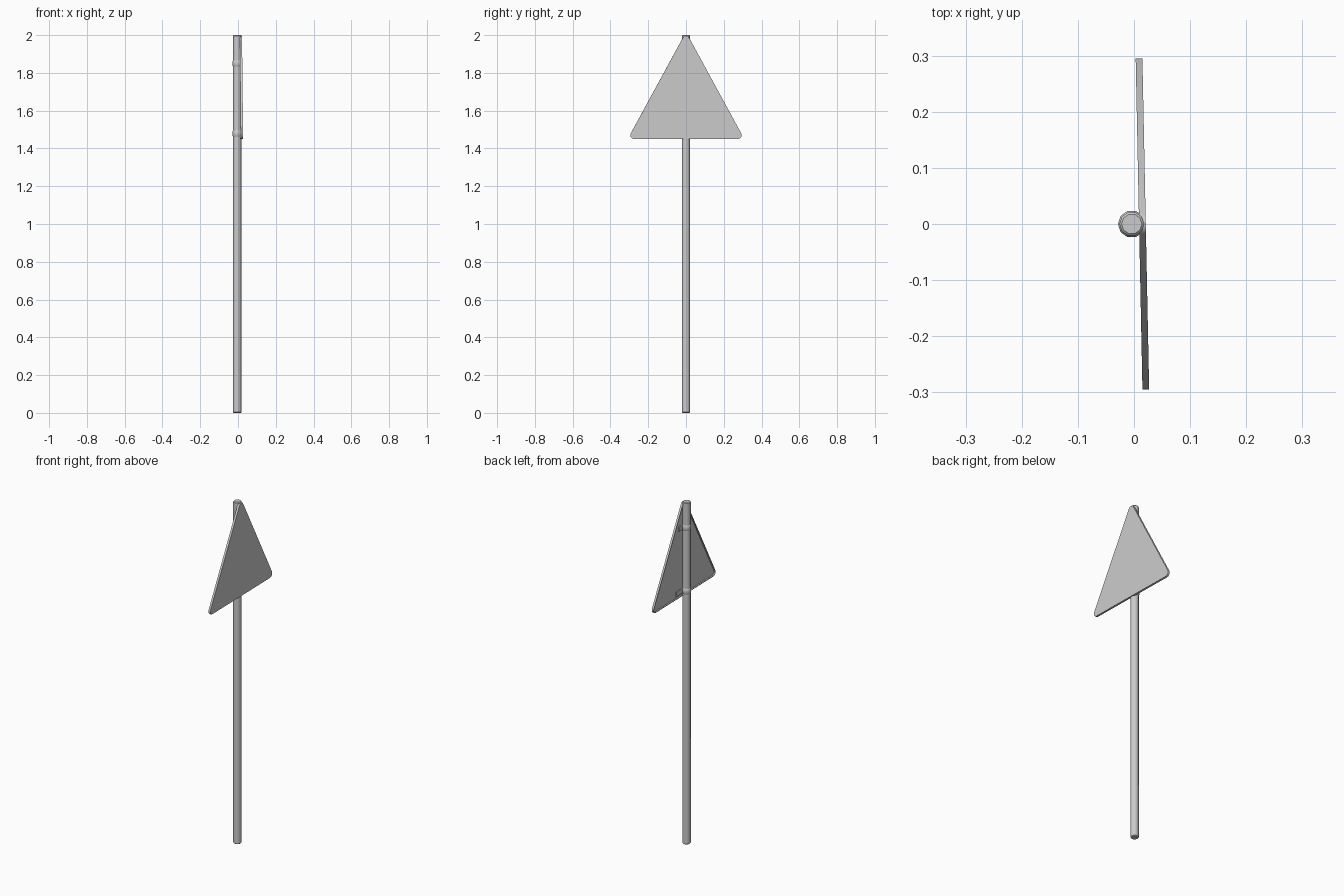
import bpy, bmesh
from math import sin, cos, pi, radians, atan2

if "Cube" in bpy.data.objects:
    bpy.data.objects.remove(bpy.data.objects["Cube"])

POLE_X = -0.004


def finish(bm, name, loc=(0, 0, 0), rot_z=0.0, angle=40):
    bmesh.ops.recalc_face_normals(bm, faces=bm.faces)
    me = bpy.data.meshes.new(name)
    bm.to_mesh(me)
    bm.free()
    ob = bpy.data.objects.new(name, me)
    bpy.context.collection.objects.link(ob)
    ob.location = loc
    ob.rotation_euler.z = rot_z
    bpy.ops.object.select_all(action='DESELECT')
    ob.select_set(True)
    bpy.context.view_layer.objects.active = ob
    bpy.ops.object.shade_smooth_by_angle(angle=radians(angle))
    return ob


def lathe(name, profile, sides, loc):
    """Closed turned shape from (radius, z) pairs."""
    bm = bmesh.new()
    rings = [[bm.verts.new((r * cos(2 * pi * i / sides), r * sin(2 * pi * i / sides), z))
              for i in range(sides)] for r, z in profile]
    for a, b in zip(rings, rings[1:]):
        for i in range(sides):
            j = (i + 1) % sides
            bm.faces.new((a[i], a[j], b[j], b[i]))
    bm.faces.new(rings[0])
    bm.faces.new(rings[-1])
    return finish(bm, name, loc)


def rounded_triangle(r, steps=4):
    """Outline in (y, z) with rounded corners of radius r."""
    centres = [(-0.275, 1.47), (0.275, 1.47), (0.0, 1.975)]
    pts = []
    for k, (y, z) in enumerate(centres):
        py, pz = centres[k - 1]
        ny, nz = centres[(k + 1) % 3]
        a0 = atan2(z - pz, y - py) - pi / 2
        a1 = atan2(nz - z, ny - y) - pi / 2
        while a1 < a0:
            a1 += 2 * pi
        for s in range(steps + 1):
            a = a0 + (a1 - a0) * s / steps
            pts.append((y + r * cos(a), z + r * sin(a)))
    return pts


# Pole with slightly rounded ends
lathe("pole", [(0.018, 0), (0.022, 0.004), (0.022, 1.996), (0.018, 2.0)], 10, (POLE_X, 0, 0))

# Triangular sign pan: flat front, folded rim at the back
bm = bmesh.new()
loops = [[bm.verts.new((x, y, z)) for y, z in rounded_triangle(r)]
         for r, x in [(0.02, 0.006), (0.02, -0.006), (0.016, -0.006), (0.016, 0.002)]]
for a, b in zip(loops, loops[1:]):
    n = len(a)
    for i in range(n):
        j = (i + 1) % n
        bm.faces.new((a[i], a[j], b[j], b[i]))
bm.faces.new(loops[0])
bm.faces.new(loops[-1])
finish(bm, "sign_plate", (0.015, 0, 0), radians(1.17))

# Clamps: a band round the pole and a flange against the sign
for part, z, length in (("lower", 1.48, 0.075), ("upper", 1.85, 0.05)):
    lathe(part + "_clamp_band",
          [(0.022, -0.016), (0.0245, -0.012), (0.0245, 0.012), (0.022, 0.016)],
          10, (POLE_X, 0, z))
    bm = bmesh.new()
    bmesh.ops.create_cube(bm, size=1)
    bmesh.ops.scale(bm, vec=(0.007, length, 0.026), verts=bm.verts)
    bmesh.ops.translate(bm, vec=(0, length / 2, 0), verts=bm.verts)
    finish(bm, part + "_clamp_flange", (0.0125, 0, z), radians(1.17))
